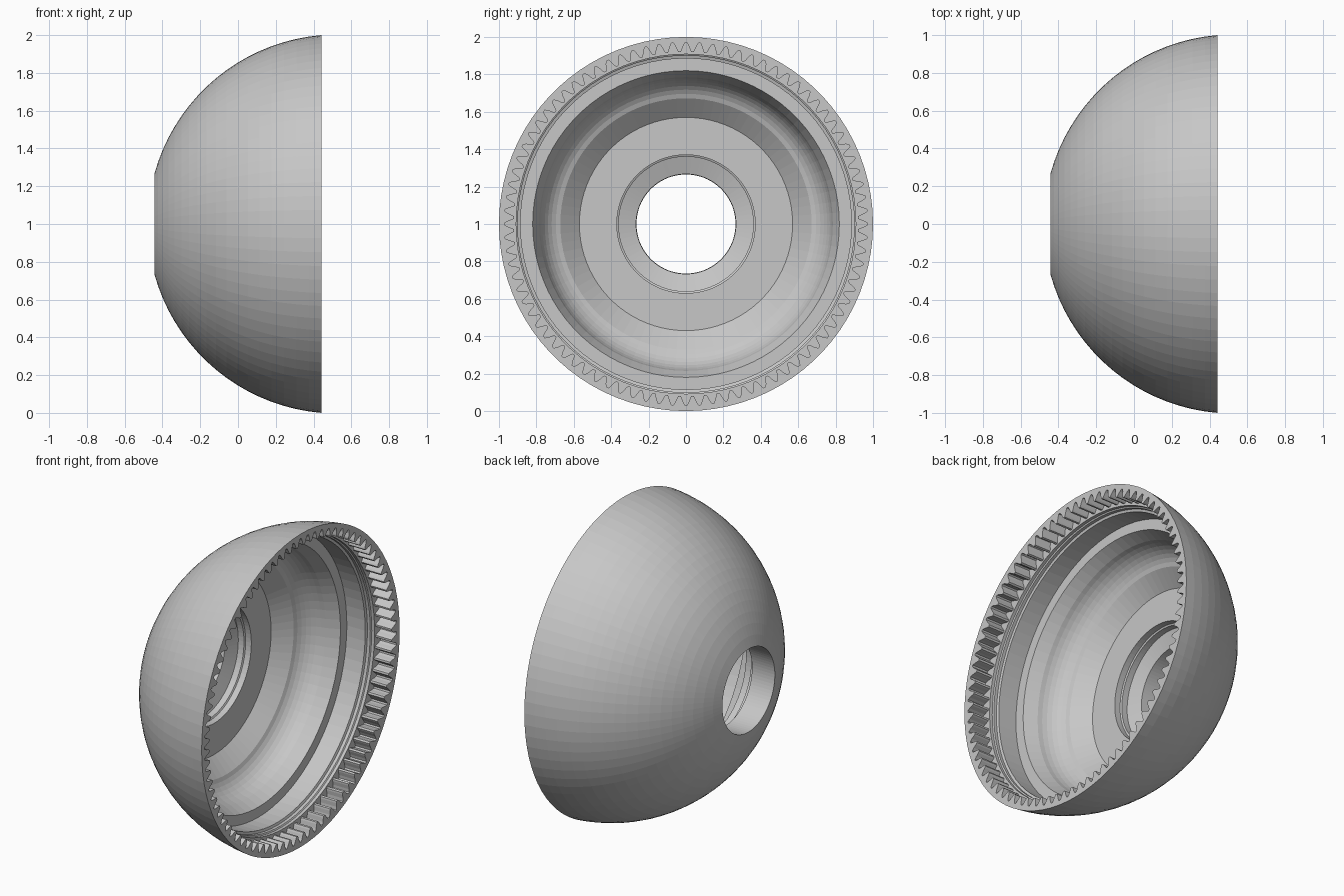
import bpy, bmesh
from math import sin, cos, pi, sqrt, atan2

if "Cube" in bpy.data.objects:
    bpy.data.objects.remove(bpy.data.objects["Cube"], do_unlink=True)

SEGMENTS = 84          # facets around the axis, one per gear tooth
FRONT, BACK = 0.443, -0.443
ROOT = 0.97            # radius at the bottom of the teeth
TOOTH_BACK = 0.33

grey = bpy.data.materials.new("light_grey")
grey.use_nodes = True
colour = (0.57, 0.57, 0.57, 1)
grey.diffuse_color = colour
grey.node_tree.nodes["Principled BSDF"].inputs["Base Color"].default_value = colour


def polar(x, r, angle):
    return (x, r * sin(angle), 1 + r * cos(angle))


def finish(bm, name):
    bmesh.ops.recalc_face_normals(bm, faces=bm.faces)
    mesh = bpy.data.meshes.new(name)
    bm.to_mesh(mesh)
    bm.free()
    mesh.materials.append(grey)
    obj = bpy.data.objects.new(name, mesh)
    bpy.context.collection.objects.link(obj)
    return obj


def revolve(name, profile):
    """Turn a closed (x, radius) profile around the horizontal axis."""
    bm = bmesh.new()
    rings = [[bm.verts.new(polar(x, r, 2 * pi * i / SEGMENTS)) for i in range(SEGMENTS)]
             for x, r in profile]
    for k, ring in enumerate(rings):
        after = rings[(k + 1) % len(rings)]
        for i in range(SEGMENTS):
            j = (i + 1) % SEGMENTS
            bm.faces.new((ring[i], ring[j], after[j], after[i]))
    return finish(bm, name)


# Spherical outside, from the open rim to the small hole
centre = 0.525
radius = sqrt((FRONT - centre) ** 2 + 1)
start = atan2(1, centre - FRONT)
end = atan2(0.265, centre - BACK)
STEPS = 18
outside = []
for s in range(STEPS + 1):
    a = start + (end - start) * s / STEPS
    outside.append((centre - radius * cos(a), radius * sin(a)))

# Small hole, shallow conical seat, stepped counterbore, flat floor and chamfer
hole = [(-0.28, 0.267), (-0.25, 0.36), (-0.21, 0.36), (-0.205, 0.37),
        (-0.165, 0.37), (-0.165, 0.57)]

# Concave hollow between the floor chamfer and the stepped wall
hollow = []
for s in range(8):
    a = pi / 2 * (0.15 + 0.75 * s / 7)
    hollow.append((-0.082 + 0.18 * (1 - cos(a)), 0.637 + 0.15 * sin(a)))

# Stepped bore, retaining groove and the recess that holds the teeth
bore = [(0.15, 0.82), (0.15, 0.885), (0.28, 0.885), (0.285, 0.90),
        (0.305, 0.90), (0.31, 0.908), (TOOTH_BACK, 0.908), (TOOTH_BACK, ROOT), (FRONT, ROOT)]
revolve("dome_shell", outside + hole + hollow + bore)

# Internal gear teeth, each a tapered prism with a rounded tip
bm = bmesh.new()
half_tooth = [(0.031, ROOT), (0.021, 0.953), (0.012, 0.93), (0.006, 0.92)]
outline = half_tooth + [(-w, r) for w, r in reversed(half_tooth)]
for i in range(SEGMENTS):
    mid = 2 * pi * (i + 0.5) / SEGMENTS
    front, back = ([bm.verts.new(polar(x, r, mid + w / r)) for w, r in outline]
                   for x in (FRONT, TOOTH_BACK))
    bm.faces.new(front)
    for k in range(len(outline) - 1):
        bm.faces.new((front[k], front[k + 1], back[k + 1], back[k]))
finish(bm, "gear_teeth")
